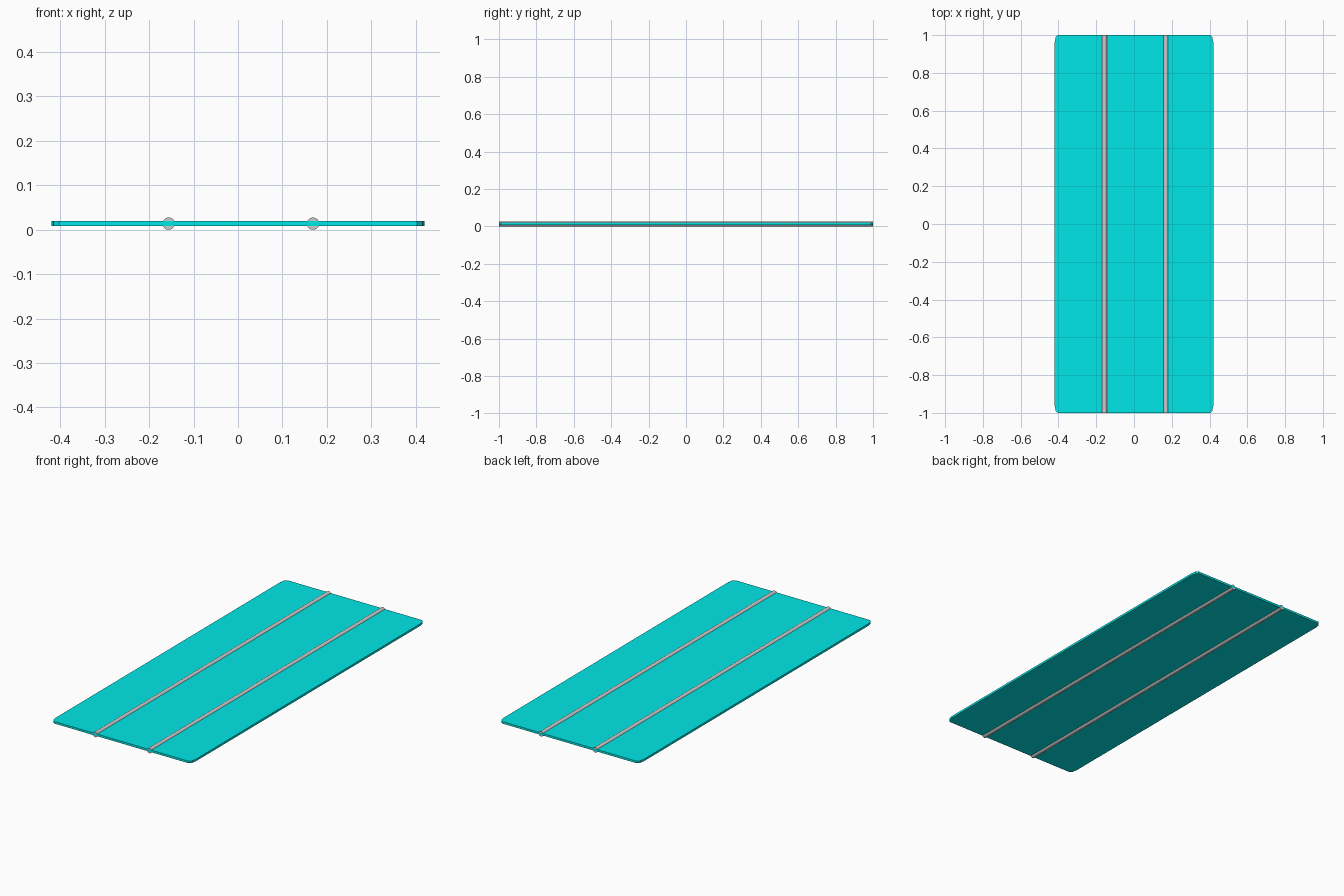
import bpy
import math

if "Cube" in bpy.data.objects:
    bpy.data.objects.remove(bpy.data.objects["Cube"])

# teal board: unit cube bevelled before stretching, so the corners stretch too
teal = bpy.data.materials.new("teal")
teal.diffuse_color = (0.0, 0.8, 0.8, 1.0)
teal.use_nodes = True
teal.node_tree.nodes["Principled BSDF"].inputs["Base Color"].default_value = teal.diffuse_color

bpy.ops.mesh.primitive_cube_add(size=1, location=(0, 0, 0.0143))
board = bpy.context.object
board.name = "board"
board.scale = (0.84, 2.0, 0.012)
bevel = board.modifiers.new("rounded_edges", 'BEVEL')
bevel.width = 0.02
bevel.segments = 2
board.data.materials.append(teal)


# lengthwise rods set into the board
def rod(name, x):
    bpy.ops.mesh.primitive_cylinder_add(
        vertices=32, radius=0.0138, depth=2.0,
        location=(x, 0, 0.0138), rotation=(math.pi / 2, 0, 0))
    bpy.context.object.name = name
    bpy.ops.object.shade_smooth_by_angle()


rod("left_rod", -0.156)
rod("right_rod", 0.169)
